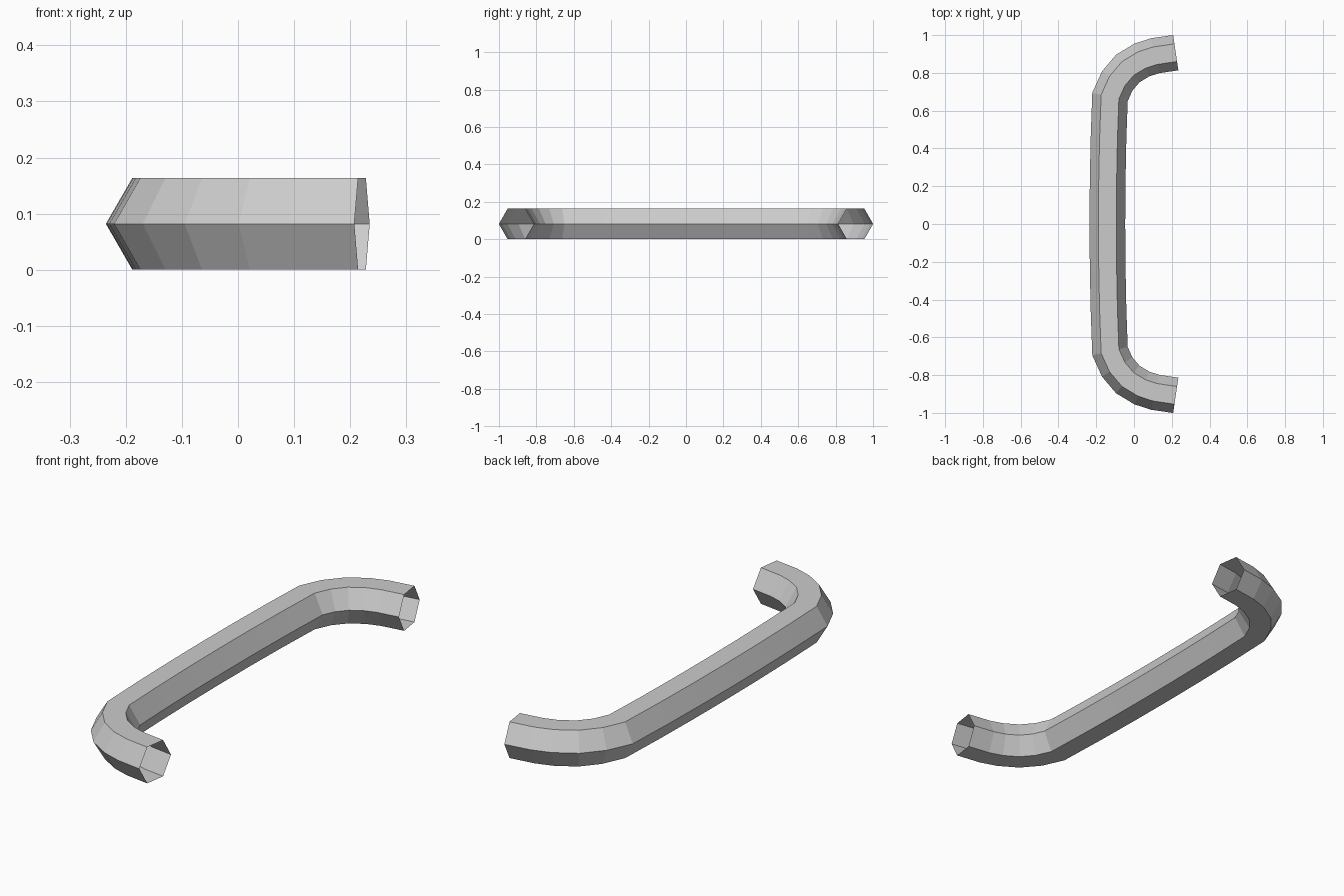
import bpy, bmesh, math
from mathutils import Vector

if "Cube" in bpy.data.objects:
    bpy.data.objects.remove(bpy.data.objects["Cube"])

R = 0.0945                      # hexagon corner radius
H = R * math.sqrt(3) / 2        # half height

# centre line of one half (x, y), mirrored for the other half
half = [(-0.141, 0), (-0.1395, 0.225), (-0.135, 0.45), (-0.127, 0.673),
        (-0.089, 0.757), (-0.033, 0.823), (0.041, 0.868), (0.112, 0.891),
        (0.221, 0.907)]
path = [Vector((x, -y)) for x, y in reversed(half[1:])] + [Vector(p) for p in half]

# hexagonal tube with mitred joints and open ends
bm = bmesh.new()
rings = []
for i, p in enumerate(path):
    a = (p - path[i - 1]).normalized() if i > 0 else None
    b = (path[i + 1] - p).normalized() if i < len(path) - 1 else None
    t = ((a or b) + (b or a)).normalized()
    side = Vector((-t.y, t.x)) / t.dot(a or b)
    ring = []
    for k in range(6):
        ang = k * math.pi / 3
        q = p + side * R * math.cos(ang)
        ring.append(bm.verts.new((q.x, q.y, H + R * math.sin(ang))))
    rings.append(ring)
for r, s in zip(rings, rings[1:]):
    for k in range(6):
        n = (k + 1) % 6
        bm.faces.new((r[k], r[n], s[n], s[k]))
bmesh.ops.recalc_face_normals(bm, faces=bm.faces)

mesh = bpy.data.meshes.new("handle")
bm.to_mesh(mesh)
bm.free()
bpy.context.collection.objects.link(bpy.data.objects.new("handle", mesh))
